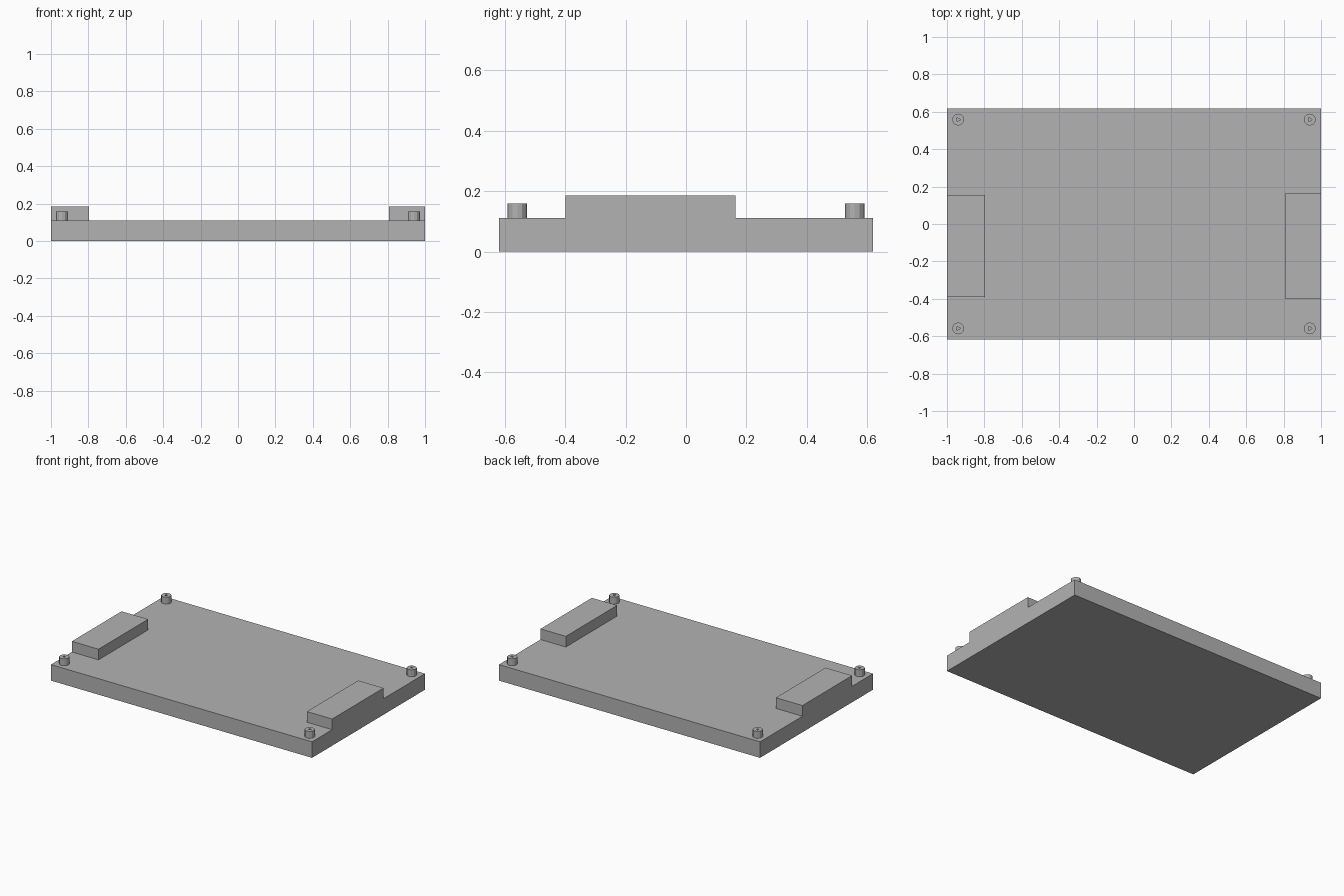
import bpy
import bmesh
from math import cos, sin, tau
from mathutils import Vector

cube = bpy.data.objects.get("Cube")
if cube:
    bpy.data.objects.remove(cube, do_unlink=True)

# One plain grey for every part
GREY = (0.45, 0.45, 0.45, 1)
grey = bpy.data.materials.new("plain_grey")
grey.use_nodes = True
grey.diffuse_color = GREY
grey.node_tree.nodes["Principled BSDF"].inputs["Base Color"].default_value = GREY

SLAB_TOP = 0.111
BLOCK_TOP = 0.185
POST_TOP = 0.159


def add_object(name, bm):
    bmesh.ops.recalc_face_normals(bm, faces=bm.faces)
    mesh = bpy.data.meshes.new(name)
    bm.to_mesh(mesh)
    bm.free()
    mesh.materials.append(grey)
    obj = bpy.data.objects.new(name, mesh)
    bpy.context.collection.objects.link(obj)
    return obj


def box(name, low, high):
    low, high = Vector(low), Vector(high)
    bm = bmesh.new()
    bmesh.ops.create_cube(bm, size=1)
    bmesh.ops.scale(bm, vec=high - low, verts=bm.verts)
    bmesh.ops.translate(bm, vec=(low + high) / 2, verts=bm.verts)
    return add_object(name, bm)


def ring(bm, radius, sides):
    verts = [bm.verts.new((radius * cos(tau * i / sides), radius * sin(tau * i / sides), 0))
             for i in range(sides)]
    return [bm.edges.new((verts[i - 1], verts[i])) for i in range(sides)]


def post(name, x, y):
    # Round stud with a small three-sided socket, raised from a flat ring
    bm = bmesh.new()
    edges = ring(bm, 0.032, 12) + ring(bm, 0.013, 3)
    bmesh.ops.triangle_fill(bm, edges=edges, use_beauty=True, normal=(0, 0, 1))
    raised = bmesh.ops.extrude_face_region(bm, geom=bm.faces[:], use_keep_orig=True)
    top = [g for g in raised["geom"] if isinstance(g, bmesh.types.BMVert)]
    bmesh.ops.translate(bm, vec=(0, 0, POST_TOP - SLAB_TOP), verts=top)
    obj = add_object(name, bm)
    obj.location = (x, y, SLAB_TOP)


# Base slab
box("base_slab", (-1, -0.618, 0), (1, 0.618, SLAB_TOP))

# Raised blocks, flush with the two short sides
box("right_block", (-1, -0.39, SLAB_TOP), (-0.796, 0.154, BLOCK_TOP))
box("left_block", (0.806, -0.398, SLAB_TOP), (1, 0.164, BLOCK_TOP))

# Corner posts
for side, x in (("right", -0.94), ("left", 0.94)):
    for end, y in (("front", -0.558), ("back", 0.558)):
        post(f"{end}_{side}_post", x, y)
